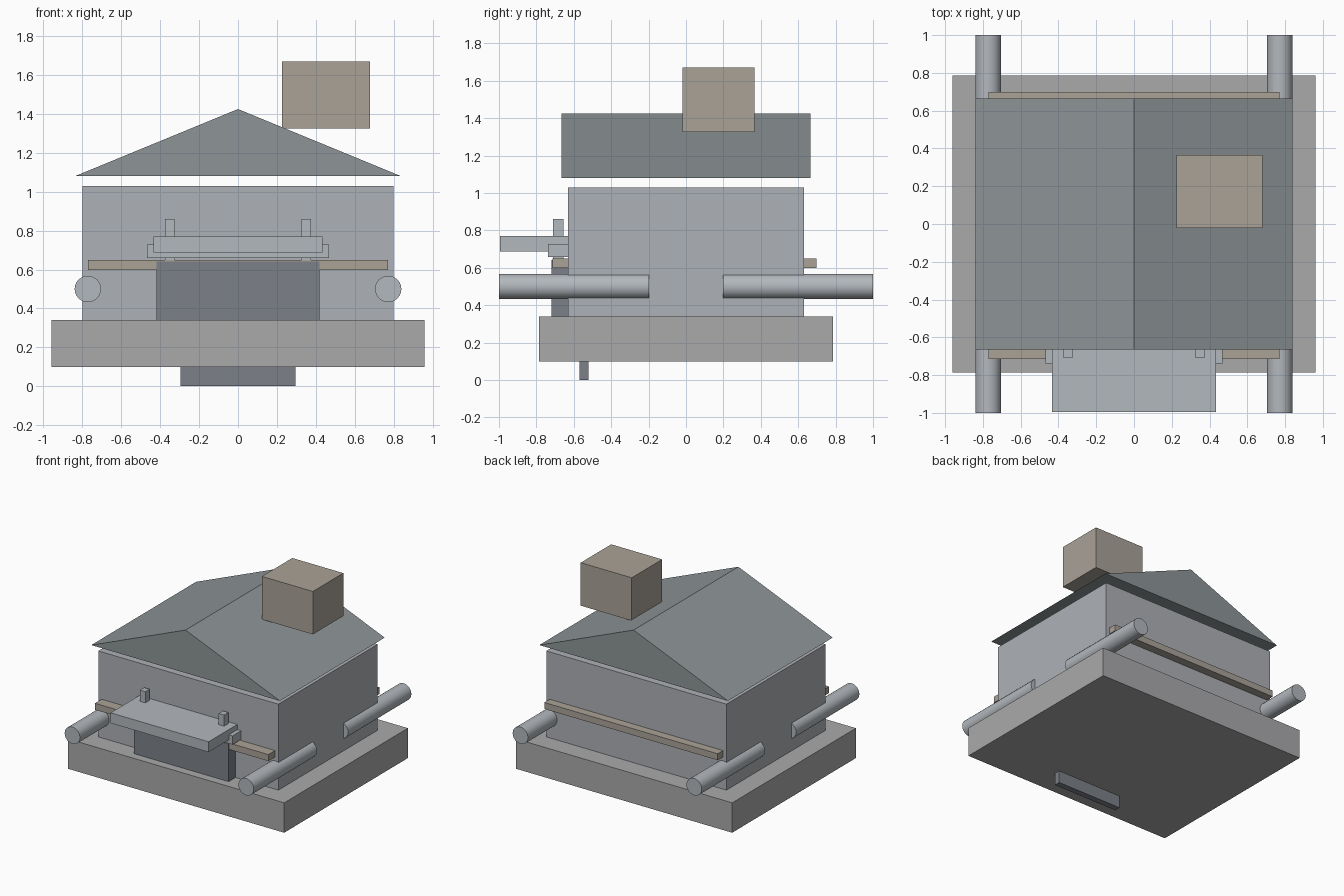
import bpy, bmesh, math
from mathutils import Matrix

if "Cube" in bpy.data.objects:
    bpy.data.objects.remove(bpy.data.objects["Cube"])


def material(name, rgb):
    m = bpy.data.materials.new(name)
    m.diffuse_color = (*rgb, 1)
    m.use_nodes = True
    m.node_tree.nodes["Principled BSDF"].inputs["Base Color"].default_value = m.diffuse_color
    return m


STONE = material("stone_grey", (0.40, 0.40, 0.41))
WALL = material("wall_grey", (0.42, 0.44, 0.47))
ROOF = material("roof_slate", (0.27, 0.30, 0.31))
DARK = material("dark_slate", (0.20, 0.22, 0.25))
TIMBER = material("warm_timber", (0.40, 0.36, 0.31))
METAL = material("pale_metal", (0.45, 0.48, 0.51))


def finish(name, bm, mat):
    bmesh.ops.recalc_face_normals(bm, faces=bm.faces[:])
    mesh = bpy.data.meshes.new(name)
    bm.to_mesh(mesh)
    bm.free()
    mesh.materials.append(mat)
    obj = bpy.data.objects.new(name, mesh)
    bpy.context.collection.objects.link(obj)
    return obj


def box(name, x, y, z, mat):
    """Box from (min, max) ranges on each axis."""
    bm = bmesh.new()
    size = [b - a for a, b in (x, y, z)]
    mid = [(a + b) / 2 for a, b in (x, y, z)]
    bmesh.ops.create_cube(bm, size=1,
                          matrix=Matrix.Translation(mid) @ Matrix.Diagonal((*size, 1)))
    return finish(name, bm, mat)


def log(name, x, y0, y1, z, r):
    """Round bar along y."""
    bm = bmesh.new()
    m = Matrix.Translation((x, (y0 + y1) / 2, z)) @ Matrix.Rotation(math.pi / 2, 4, 'X')
    bmesh.ops.create_cone(bm, cap_ends=True, segments=24, radius1=r, radius2=r,
                          depth=y1 - y0, matrix=m)
    for f in bm.faces:
        f.smooth = len(f.verts) == 4
    for e in bm.edges:
        e.smooth = e.calc_face_angle(0) < math.radians(40)
    return finish(name, bm, METAL)


# Foundation, walls and the bar underneath
box("foundation", (-0.96, 0.96), (-0.785, 0.785), (0.10, 0.34), STONE)
box("under_bar", (-0.295, 0.295), (-0.57, -0.52), (0.0, 0.10), DARK)
box("walls", (-0.80, 0.80), (-0.63, 0.63), (0.34, 1.03), WALL)

# Gable roof: triangle profile extruded along y
bm = bmesh.new()
face = bm.faces.new([bm.verts.new((x, -0.665, z))
                     for x, z in ((-0.838, 1.08), (0.838, 1.08), (0, 1.425))])
ext = bmesh.ops.extrude_face_region(bm, geom=[face], use_keep_orig=True)
bmesh.ops.translate(bm, vec=(0, 1.33, 0),
                    verts=[v for v in ext["geom"] if isinstance(v, bmesh.types.BMVert)])
finish("gable_roof", bm, ROOF)

box("chimney", (0.226, 0.679), (-0.02, 0.366), (1.325, 1.67), TIMBER)

# Four projecting bars, one per corner
for side, sx in (("left", -1), ("right", 1)):
    log("front_bar_" + side, sx * 0.772, -1.0, -0.197, 0.50, 0.068)
    log("back_bar_" + side, sx * 0.772, 0.197, 1.0, 0.50, 0.068)

# Trim planks on front and back
box("front_plank", (-0.77, 0.77), (-0.715, -0.63), (0.598, 0.65), TIMBER)
box("back_plank", (-0.77, 0.77), (0.63, 0.698), (0.598, 0.65), TIMBER)

# Front panel with ledge, canopy and pegs
box("front_panel", (-0.42, 0.42), (-0.718, -0.63), (0.34, 0.642), DARK)
box("ledge", (-0.468, 0.468), (-0.738, -0.63), (0.658, 0.728), METAL)
box("canopy", (-0.435, 0.435), (-0.995, -0.63), (0.687, 0.77), METAL)
for side, sx in (("left", -1), ("right", 1)):
    box("peg_" + side, (sx * 0.35 - 0.024, sx * 0.35 + 0.024),
        (-0.71, -0.656), (0.63, 0.86), METAL)
